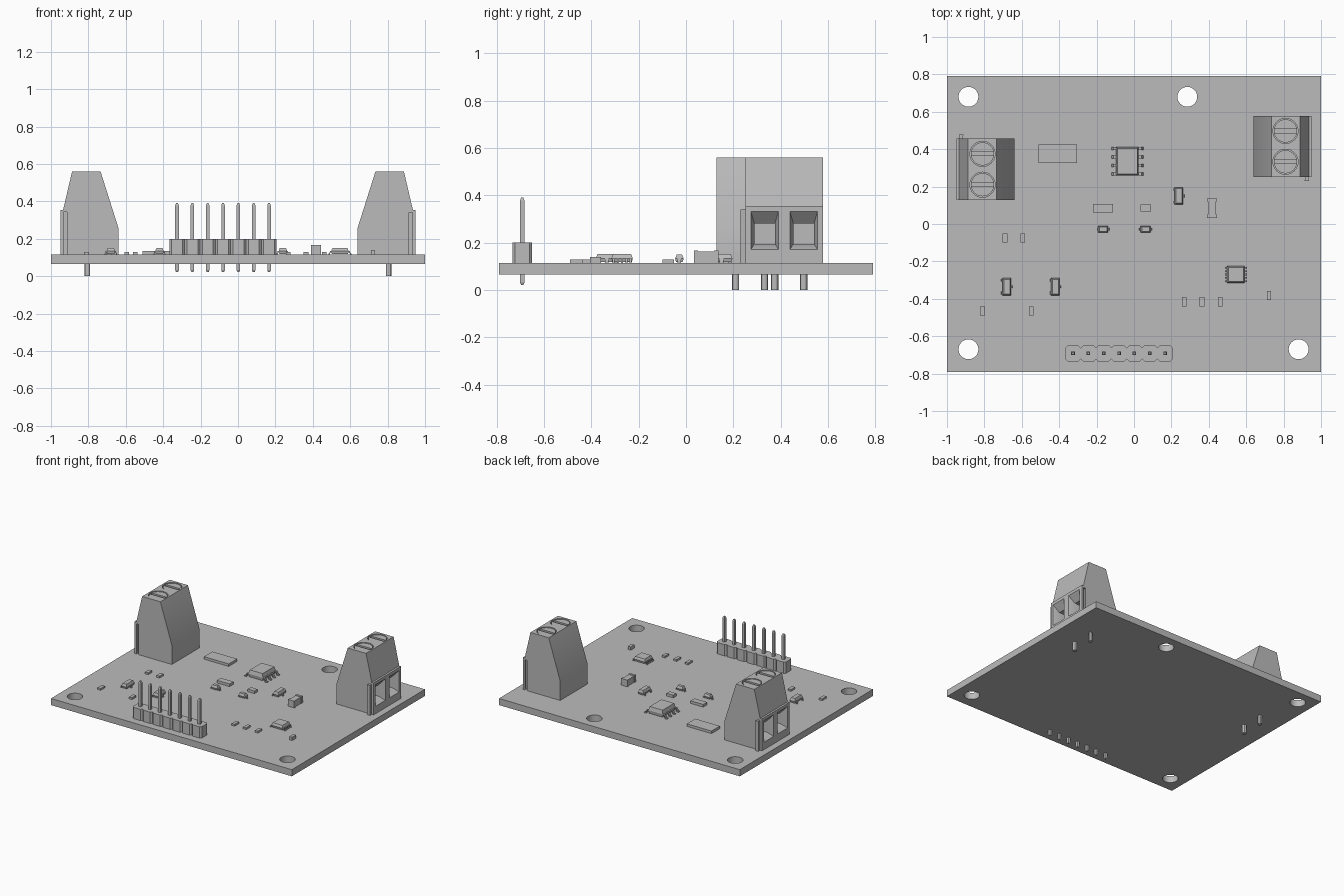
import bpy, bmesh
from math import pi, cos, sin
from mathutils import Matrix

cube = bpy.data.objects.get("Cube")
if cube:
    bpy.data.objects.remove(cube, do_unlink=True)

GREY = (0.5, 0.5, 0.5, 1)
grey = bpy.data.materials.new("plain grey")
grey.use_nodes = True
grey.diffuse_color = GREY
grey.node_tree.nodes["Principled BSDF"].inputs["Base Color"].default_value = GREY

TOP = 0.115      # upper surface of the board
BOTTOM = 0.065


def loft(name, rings):
    """Closed solid through a list of rings with equal point counts."""
    bm = bmesh.new()
    loops = [[bm.verts.new(p) for p in ring] for ring in rings]
    n = len(loops[0])
    for a, b in zip(loops, loops[1:]):
        for i in range(n):
            j = (i + 1) % n
            bm.faces.new((a[i], a[j], b[j], b[i]))
    bm.faces.new(loops[0][::-1])
    bm.faces.new(loops[-1])
    bmesh.ops.recalc_face_normals(bm, faces=bm.faces)
    mesh = bpy.data.meshes.new(name)
    bm.to_mesh(mesh)
    bm.free()
    mesh.materials.append(grey)
    ob = bpy.data.objects.new(name, mesh)
    bpy.context.collection.objects.link(ob)
    return ob


def rect(x, y, z, w, d):
    return [(x + sx * w / 2, y + sy * d / 2, z)
            for sx, sy in ((-1, -1), (1, -1), (1, 1), (-1, 1))]


def box(name, x, y, w, d, z0, z1):
    return loft(name, [rect(x, y, z0, w, d), rect(x, y, z1, w, d)])


def cylinder(name, x, y, r, z0, z1, n=32):
    return loft(name, [[(x + r * cos(2 * pi * i / n), y + r * sin(2 * pi * i / n), z)
                        for i in range(n)] for z in (z0, z1)])


def prism_y(name, profile, y0, y1):
    return loft(name, [[(x, y, z) for x, z in profile] for y in (y0, y1)])


def cut(ob, cutters):
    """Subtract the cutters, bake the result and remove them."""
    for c in cutters:
        c.hide_render = True
        m = ob.modifiers.new("cut", 'BOOLEAN')
        m.operation, m.solver, m.object = 'DIFFERENCE', 'EXACT', c
    deps = bpy.context.evaluated_depsgraph_get()
    mesh = bpy.data.meshes.new_from_object(ob.evaluated_get(deps))
    ob.modifiers.clear()
    ob.data = mesh
    for c in cutters:
        bpy.data.objects.remove(c, do_unlink=True)


def smooth(ob):
    bpy.ops.object.select_all(action='DESELECT')
    ob.select_set(True)
    bpy.context.view_layer.objects.active = ob
    bpy.ops.object.shade_smooth_by_angle()


# Board with mounting holes
board = box("circuit_board", 0, 0, 2, 1.58, BOTTOM, TOP)
cut(board, [cylinder("hole", x, y, 0.053, 0, 0.3)
            for x, y in ((-0.885, 0.68), (0.285, 0.68), (-0.885, -0.67), (0.88, -0.67))])
smooth(board)


# Screw terminal, wire openings facing +x before it is turned
def terminal(side, x, y, turn):
    half = 0.1635
    body = prism_y(side + "_terminal_body",
                   [(-0.155, TOP), (-0.155, 0.26), (-0.06, 0.56), (0.092, 0.56),
                    (0.14, 0.355), (0.155, 0.355), (0.155, TOP)], -half, half)
    parts, cutters = [body], []

    def mouth(px, yc, w, z0, z1):
        return [(px, yc - w / 2, z0), (px, yc + w / 2, z0),
                (px, yc + w / 2, z1), (px, yc - w / 2, z1)]

    def dovetail(name, yb, z0, z1, grow):
        return loft(name, [[(0.121 - grow, yb, z), (0.137 + grow, yb, z),
                            (0.141 + grow, yb - 0.022, z), (0.117 - grow, yb - 0.022, z)]
                           for z in (z0, z1)])

    for yc in (-0.0825, 0.0825):
        cutters.append(cylinder("screw_well", 0.015, yc, 0.067, 0.53, 0.6))
        cutters.append(loft("wire_opening", [
            mouth(0.16, yc, 0.12, 0.168, 0.338), mouth(0.11, yc, 0.088, 0.195, 0.282),
            mouth(0.04, yc, 0.088, 0.195, 0.282)]))
        screw = cylinder(side + "_terminal_screw", 0.015, yc, 0.062, 0.52, 0.556)
        cut(screw, [box("slot", 0.015, yc, 0.2, 0.02, 0.54, 0.6)])
        smooth(screw)
        pin = cylinder(side + "_terminal_pin", 0.01, yc, 0.015, 0, TOP + 0.01, 12)
        smooth(pin)
        parts += [screw, pin]
    cutters.append(dovetail("groove", half + 0.001, TOP - 0.01, 0.342, 0.001))
    cut(body, cutters)
    smooth(body)
    parts.append(dovetail(side + "_terminal_rib", -half, TOP, 0.34, 0))
    for ob in parts:
        ob.data.transform(Matrix.Translation((x, y, 0)) @ Matrix.Rotation(turn, 4, 'Z'))


terminal("left", 0.795, 0.415, 0)
terminal("right", -0.795, 0.2925, pi)

# Pin header
PITCH = 0.082
for i in range(7):
    x, y = -0.326 + i * PITCH, -0.692
    a, b, c = PITCH / 2, 0.042, 0.012
    outline = [(-a, -b + c), (-a + c, -b), (a - c, -b), (a, -b + c),
               (a, b - c), (a - c, b), (-a + c, b), (-a, b - c)]
    loft("header_block", [[(x + px, y + py, z) for px, py in outline] for z in (TOP, 0.2)])
    loft("header_pin", [rect(x, y, z, w, w) for z, w in
                        ((0.022, 0.01), (0.032, 0.019), (0.378, 0.019), (0.39, 0.01))])


# Chip with tapered body and bent leads on its x sides
def chip(name, x, y, w, d, top, reach, left, right, lead):
    mid = (TOP + top) / 2
    loft(name + "_body", [rect(x, y, TOP + 0.004, w - 0.008, d - 0.008), rect(x, y, mid, w, d),
                          rect(x, y, top, w - 0.014, d - 0.014)])
    t = 0.006
    for s, rows in ((-1, left), (1, right)):
        shape = [(-0.008, mid), (reach * 0.45, mid), (reach * 0.7, TOP + t), (reach, TOP + t),
                 (reach, TOP), (reach * 0.5, TOP), (reach * 0.3, mid - t), (-0.008, mid - t)]
        profile = [(x + s * (w / 2 + px), pz) for px, pz in shape]
        for r in rows:
            prism_y(name + "_lead", profile, y + r - lead / 2, y + r + lead / 2)


four = [-0.068, -0.0225, 0.0225, 0.068]
five = [i * 0.018 for i in range(-2, 3)]
chip("main_chip", -0.035, 0.335, 0.12, 0.152, 0.17, 0.035, four, four, 0.016)
chip("small_chip", 0.545, -0.27, 0.094, 0.09, 0.152, 0.014, five, five, 0.009)
for x, y in ((-0.68, -0.335), (-0.42, -0.335), (0.24, 0.15)):
    chip("transistor", x, y, 0.046, 0.092, 0.152, 0.01, [-0.034, 0.034], [0], 0.015)
for x in (-0.165, 0.062):
    chip("diode", x, -0.028, 0.054, 0.036, 0.15, 0.01, [0], [0], 0.015)

# Plain surface-mounted parts
box("flat_component", -0.407, 0.375, 0.205, 0.1, TOP, 0.134)
box("wide_resistor", -0.166, 0.085, 0.105, 0.046, TOP, 0.135)
box("short_resistor", 0.062, 0.085, 0.056, 0.036, TOP, 0.135)
for x, y, d in ((-0.69, -0.075, 0.047), (-0.595, -0.075, 0.047), (-0.81, -0.465, 0.05),
                (-0.55, -0.465, 0.05), (0.268, -0.415, 0.05), (0.364, -0.415, 0.05),
                (0.461, -0.415, 0.05)):
    box("tiny_resistor", x, y, 0.025, d, TOP, 0.129)
box("tiny_capacitor", 0.722, -0.382, 0.023, 0.047, TOP, 0.14)

# Tall capacitor with wider end caps
box("tall_capacitor_body", 0.417, 0.085, 0.044, 0.08, TOP, 0.163)
for s in (-1, 1):
    box("tall_capacitor_cap", 0.417, 0.085 + s * 0.043, 0.052, 0.018, TOP, 0.166)
